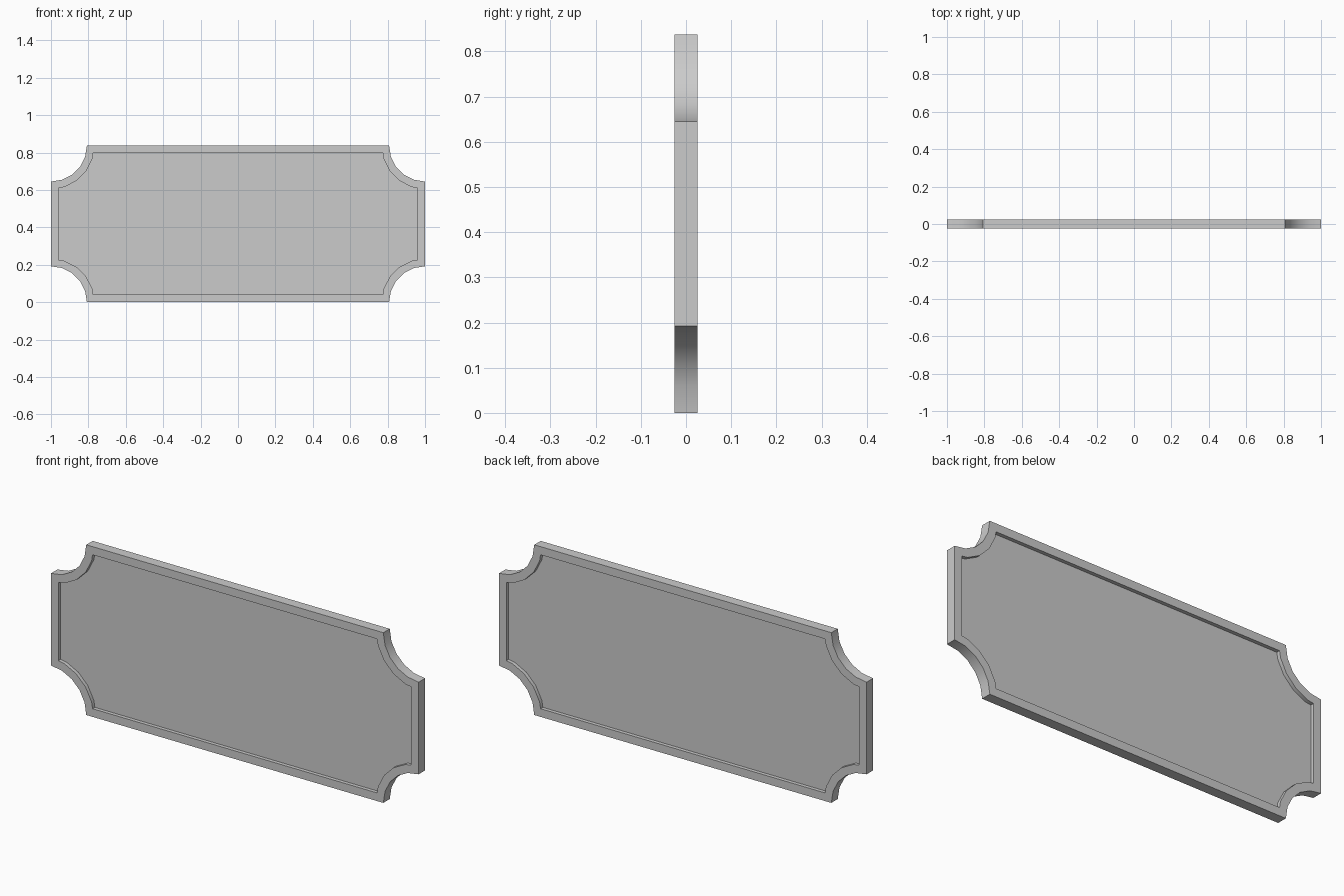
import bpy, bmesh
from math import sin, cos, pi

if "Cube" in bpy.data.objects:
    bpy.data.objects.remove(bpy.data.objects["Cube"])

W, H, T = 1.0, 0.837, 0.025      # half width, height, half thickness
R, SEG = 0.192, 5                # scooped corner radius and segments
BORDER, RECESS = 0.04, 0.018

# Outline with four concave corners, anticlockwise seen from the front
outline = []
for cx, cz, start in ((W, 0, pi), (W, H, 1.5 * pi), (-W, H, 0), (-W, 0, pi / 2)):
    for i in range(SEG + 1):
        a = start - i / SEG * pi / 2
        outline.append((cx + R * cos(a), cz + R * sin(a)))

# Slab
bm = bmesh.new()
front = bm.faces.new([bm.verts.new((x, -T, z)) for x, z in outline])
ext = bmesh.ops.extrude_face_region(bm, geom=[front], use_keep_orig=True)
bmesh.ops.translate(bm, vec=(0, 2 * T, 0),
                    verts=[v for v in ext["geom"] if isinstance(v, bmesh.types.BMVert)])
bmesh.ops.recalc_face_normals(bm, faces=bm.faces)

# Raised border with a recessed panel on both sides
for panel in [f for f in bm.faces if abs(f.normal.y) > 0.9]:
    inward = -panel.normal * RECESS
    bmesh.ops.inset_region(bm, faces=[panel], thickness=BORDER, use_even_offset=True)
    floor = bmesh.ops.extrude_discrete_faces(bm, faces=[panel])["faces"][0]
    bmesh.ops.translate(bm, vec=inward, verts=floor.verts)
bmesh.ops.recalc_face_normals(bm, faces=bm.faces)

mesh = bpy.data.meshes.new("sign_plaque")
bm.to_mesh(mesh)
bm.free()
plaque = bpy.data.objects.new("sign_plaque", mesh)
bpy.context.collection.objects.link(plaque)

# Smooth scoops, sharp edges elsewhere
bpy.context.view_layer.objects.active = plaque
plaque.select_set(True)
bpy.ops.object.shade_smooth_by_angle()
